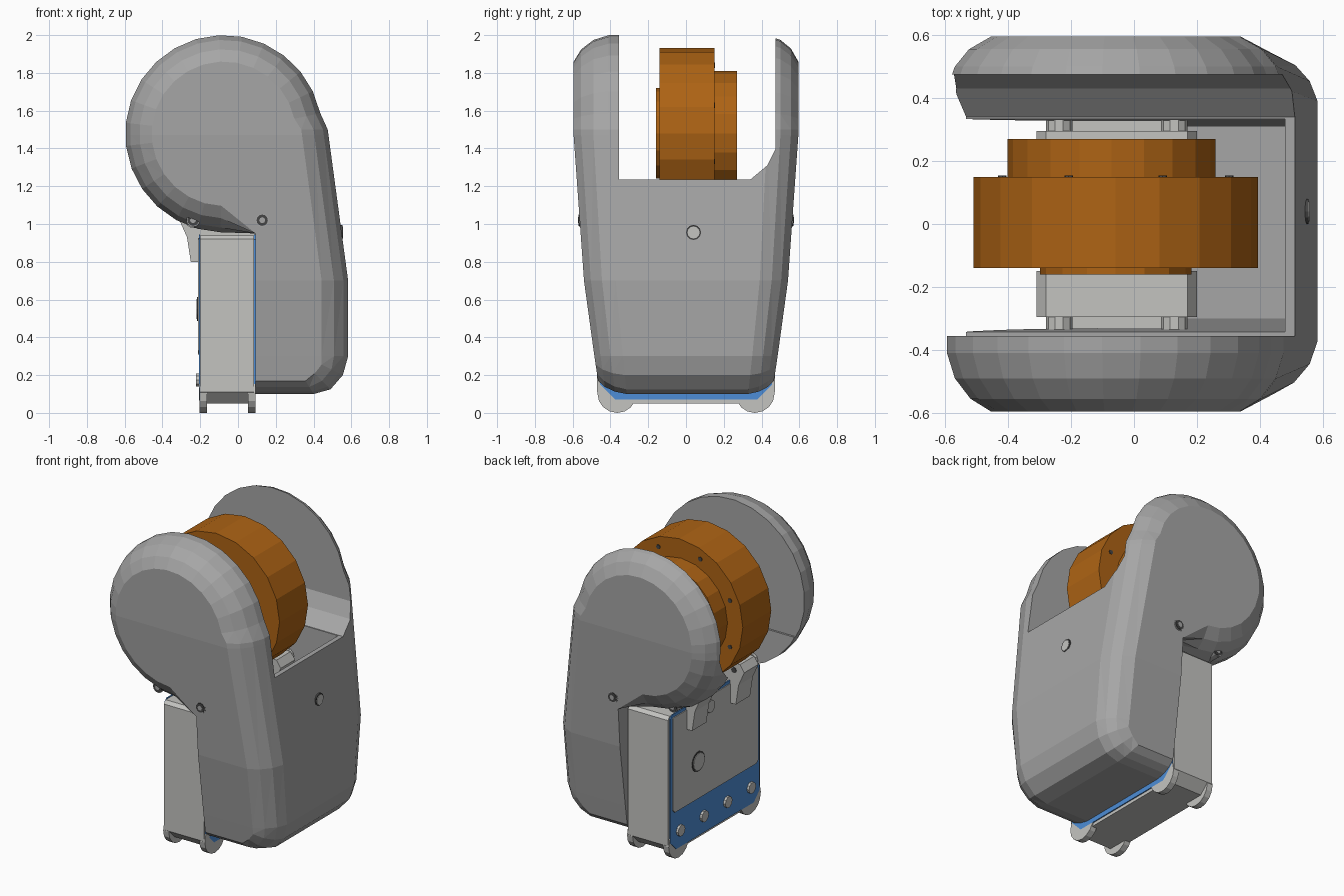
import bpy, bmesh, math
from mathutils import Vector

if "Cube" in bpy.data.objects:
    bpy.data.objects.remove(bpy.data.objects["Cube"])


def material(name, r, g, b):
    m = bpy.data.materials.new(name)
    m.diffuse_color = (r, g, b, 1)
    m.use_nodes = True
    m.node_tree.nodes["Principled BSDF"].inputs["Base Color"].default_value = m.diffuse_color
    return m


SHELL = material("shell grey", 0.38, 0.38, 0.38)
LIGHT = material("light grey", 0.55, 0.55, 0.53)
ORANGE = material("orange", 0.42, 0.125, 0.007)
BLUE = material("blue", 0.075, 0.27, 0.68)
DARK = material("dark grey", 0.06, 0.06, 0.06)


def finish(name, bm, mat):
    bmesh.ops.recalc_face_normals(bm, faces=bm.faces)
    me = bpy.data.meshes.new(name)
    bm.to_mesh(me)
    bm.free()
    me.materials.append(mat)
    ob = bpy.data.objects.new(name, me)
    bpy.context.collection.objects.link(ob)
    return ob


def loft(bm, rings):
    """Skin a list of closed rings and cap both ends."""
    vs = [[bm.verts.new(p) for p in r] for r in rings]
    n = len(vs[0])
    for a, b in zip(vs, vs[1:]):
        for i in range(n):
            j = (i + 1) % n
            bm.faces.new((a[i], a[j], b[j], b[i]))
    bm.faces.new(vs[0])
    bm.faces.new(vs[-1])


def prism(name, pts, axis, a, b, mat):
    """Extrude a profile along x (pts are y,z) or y (pts are x,z)."""
    bm = bmesh.new()
    place = (lambda t, u, v: (t, u, v)) if axis == "x" else (lambda t, u, v: (u, t, v))
    loft(bm, [[place(t, u, v) for u, v in pts] for t in (a, b)])
    return finish(name, bm, mat)


def circle(u, v, r, n=16):
    return [(u + r * math.cos(2 * math.pi * i / n),
             v + r * math.sin(2 * math.pi * i / n)) for i in range(n)]


def chamfered(y, z0, z1, c):
    return [(-y, z0 + c), (-y + c, z0), (y - c, z0), (y, z0 + c),
            (y, z1 - c / 3), (y - c / 3, z1), (-y + c / 3, z1), (-y, z1 - c / 3)]


def cut(ob, cutter):
    mod = ob.modifiers.new("cut", "BOOLEAN")
    mod.operation = "DIFFERENCE"
    mod.solver = "EXACT"
    mod.object = cutter
    bpy.context.view_layer.objects.active = ob
    bpy.ops.object.modifier_apply(modifier=mod.name)
    bpy.data.objects.remove(cutter)


# Shell side outline: (x, z, inward direction used to round the rims)
CX, CZ, R = -0.075, 1.478, 0.522
outline = []
for i in range(20):
    t = math.radians(12 + 256 * i / 19)
    c, s = math.cos(t), math.sin(t)
    outline.append((CX + R * c, CZ + R * s, -c, -s))
outline += [(0.093, 0.95, 0, 0), (0.093, 0.1, 0, 0.5), (0.40, 0.1, -0.3, 0.5),
            (0.49, 0.125, -0.6, 0.6), (0.555, 0.20, -0.8, 0.4), (0.583, 0.30, -1, 0),
            (0.583, 0.70, -1, 0), (0.475, 1.50, -1, 0)]


def half_width(z):
    keys = [(0.1, 0.455), (0.3, 0.485), (0.7, 0.54), (1.47, 0.595), (2.1, 0.595)]
    for (z0, w0), (z1, w1) in zip(keys, keys[1:]):
        if z <= z1:
            return w0 + (w1 - w0) * (z - z0) / (z1 - z0)
    return 0.595


layers = [(-0.595, 0.14), (-0.555, 0.075), (-0.49, 0.025), (-0.41, 0),
          (0.43, 0), (0.50, 0.025), (0.555, 0.07), (0.595, 0.14)]
bm = bmesh.new()
loft(bm, [[(x + dx * d, y, z + dz * d) for x, z, dx, dz in outline] for y, d in layers])
for z in (0.3, 0.7, 1.47):
    bmesh.ops.bisect_plane(bm, geom=bm.verts[:] + bm.edges[:] + bm.faces[:],
                           plane_co=(0, 0, z), plane_no=(0, 0, 1))
for v in bm.verts:
    v.co.y *= half_width(v.co.z) / 0.595
bmesh.ops.triangulate(bm, faces=bm.faces)
shell = finish("shell", bm, SHELL)

# Open fork at the top, then the hollow behind the box
cut(shell, prism("fork_cutter", [(-0.355, 1.235), (0.34, 1.235), (0.43, 1.31), (0.475, 1.40),
                                 (0.475, 2.3), (-0.355, 2.3)], "x", -1, 1, SHELL))
cut(shell, prism("hollow_cutter", [(-0.30, 0.2), (0.31, 0.2), (0.335, 1.3), (-0.345, 1.3)],
                 "x", -1, 0.48, SHELL))

# Motor stack
MX, MZ = -0.058, 1.48
prism("motor_body", circle(MX, MZ, 0.452, 20), "y", -0.14, 0.15, ORANGE)
prism("motor_step", circle(MX - 0.013, MZ, 0.33, 20), "y", 0.15, 0.27, ORANGE)
prism("motor_hub", circle(MX, MZ, 0.24, 16), "y", -0.16, -0.14, ORANGE)
for i in range(8):
    t = 2 * math.pi * (i + 0.5) / 8
    prism("motor_bolt", circle(MX + 0.39 * math.cos(t), MZ + 0.39 * math.sin(t), 0.014, 8),
          "y", 0.148, 0.154, DARK)

# Box with end plates
prism("box_frame", chamfered(0.47, 0.05, 0.94, 0.06), "x", -0.2, 0.085, LIGHT)
prism("rear_blue_plate", chamfered(0.455, 0.07, 0.945, 0.08), "x", 0.085, 0.092, BLUE)
prism("face_blue_plate", chamfered(0.455, 0.065, 0.945, 0.06), "x", -0.207, -0.2, BLUE)
prism("face_panel", chamfered(0.435, 0.31, 0.925, 0.02), "x", -0.213, -0.206, LIGHT)
for y in (-0.36, -0.12, 0.12, 0.36):
    prism("face_screw", circle(y, 0.175, 0.036, 10), "x", -0.222, -0.205, LIGHT)
prism("panel_screw", circle(0.06, 0.86, 0.04, 10), "x", -0.222, -0.21, LIGHT)
prism("port_ring", circle(0.18, 0.55, 0.065, 14), "x", -0.216, -0.212, DARK)
prism("port_cap", circle(0.18, 0.55, 0.055, 14), "x", -0.219, -0.212, LIGHT)

# Rounded feet at the box corners
for y in (-0.365, 0.365):
    for x in (-0.205, 0.052):
        prism("foot", circle(y, 0.104, 0.104, 16), "x", x, x + 0.04, LIGHT)

# Hinge brackets on the box, with washers, bosses and pins into the shell
bracket = [(-0.31, 1.02), (-0.28, 1.065), (0.17, 1.065), (0.2, 1.02), (0.17, 0.95),
           (0.1, 0.935), (-0.2, 0.935), (-0.213, 0.80), (-0.25, 0.80), (-0.27, 0.93)]
for s in (-1, 1):
    prism("hinge_bracket", bracket, "y", s * 0.15, s * 0.295, LIGHT)
    for x, end in ((-0.238, 0.475), (0.128, 0.565)):
        prism("hinge_washer", circle(x, 1.02, 0.042, 10), "y", s * 0.295, s * 0.36, LIGHT)
        prism("hinge_boss", circle(x, 1.02, 0.036, 12), "y", s * 0.34, s * end, SHELL)
        prism("pin_ring", circle(x, 1.02, 0.03, 12), "y", s * end, s * (end + 0.004), DARK)
        prism("pin_head", circle(x, 1.02, 0.016, 8), "y", s * end, s * (end + 0.007), SHELL)
        prism("bracket_pin", circle(x, 1.02, 0.018, 8), "y", s * 0.145, s * 0.149, DARK)

# Screw on the outer wall
prism("wall_screw_ring", circle(0.04, 0.955, 0.04, 12), "x", 0.53, 0.554, DARK)
prism("wall_screw", circle(0.04, 0.955, 0.032, 12), "x", 0.53, 0.557, LIGHT)
